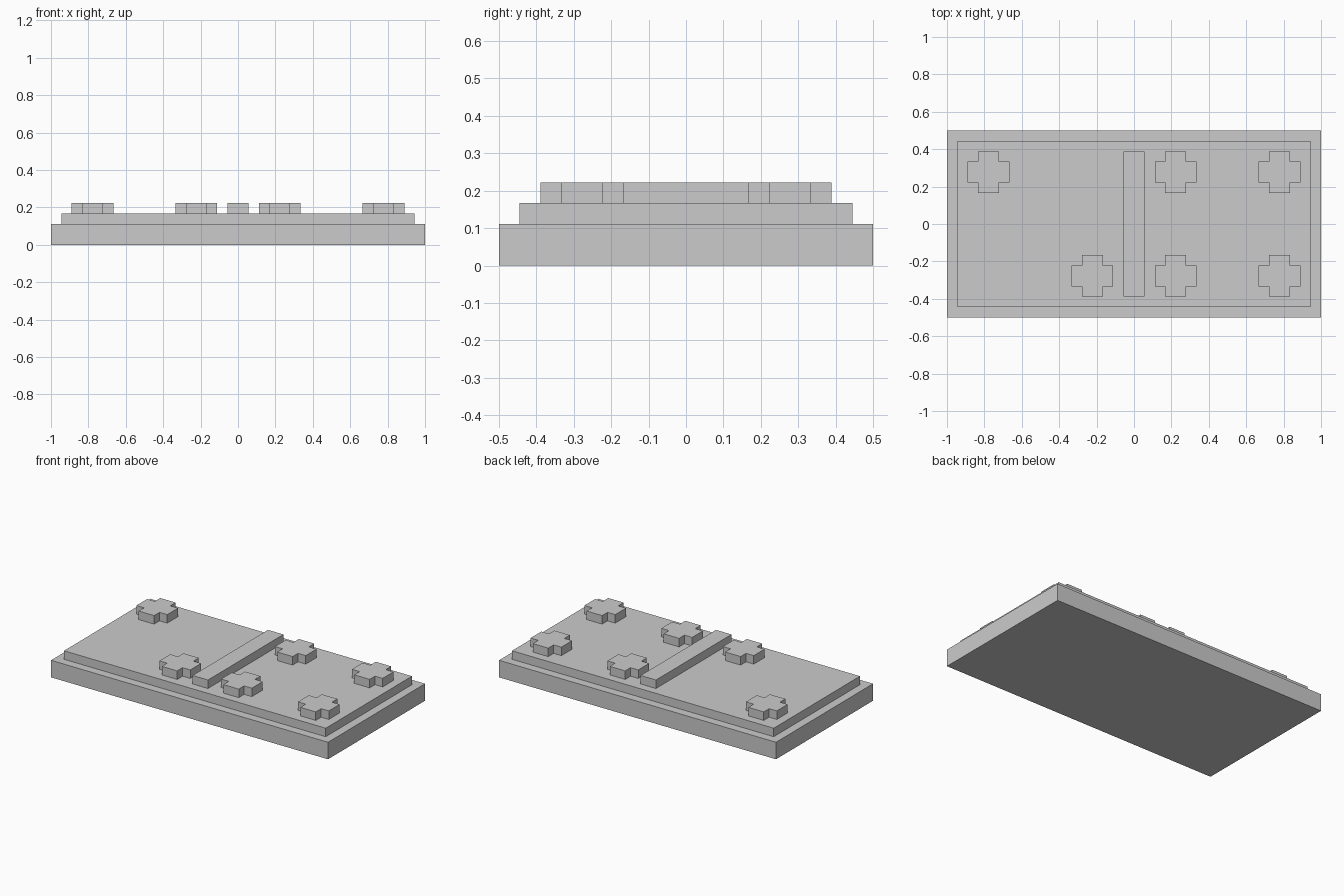
import bpy, bmesh

if "Cube" in bpy.data.objects:
    bpy.data.objects.remove(bpy.data.objects["Cube"])

U = 1 / 18  # model grid unit


def prism(name, outline, z0, z1):
    """Extrude a flat counter-clockwise outline (in grid units) from z0 to z1."""
    bm = bmesh.new()
    face = bm.faces.new([bm.verts.new((x * U, y * U, z0 * U)) for x, y in outline])
    top = bmesh.ops.extrude_face_region(bm, geom=[face], use_keep_orig=True)
    moved = [g for g in top["geom"] if isinstance(g, bmesh.types.BMVert)]
    bmesh.ops.translate(bm, verts=moved, vec=(0, 0, (z1 - z0) * U))
    bmesh.ops.recalc_face_normals(bm, faces=bm.faces)
    mesh = bpy.data.meshes.new(name)
    bm.to_mesh(mesh)
    bm.free()
    obj = bpy.data.objects.new(name, mesh)
    bpy.context.collection.objects.link(obj)
    return obj


def rect(hx, hy):
    return [(-hx, -hy), (hx, -hy), (hx, hy), (-hx, hy)]


# Tile body: wide base, stepped-in face, raised divider
prism("tile_base", rect(18, 9), 0, 2)
prism("tile_face", rect(17, 8), 2, 3)
prism("divider_bar", rect(1, 7), 3, 4)

# Plus-shaped pips: two on the left half, four on the right
quarter = [(2, -1), (2, 1), (1, 1)]
plus = []
for _ in range(4):
    plus += quarter
    quarter = [(-y, x) for x, y in quarter]

pips = [(-14, 5), (-4, -5)] + [(x, y) for x in (4, 14) for y in (-5, 5)]
for i, (cx, cy) in enumerate(pips, 1):
    prism(f"pip_{i}", [(cx + x, cy + y) for x, y in plus], 3, 4)
